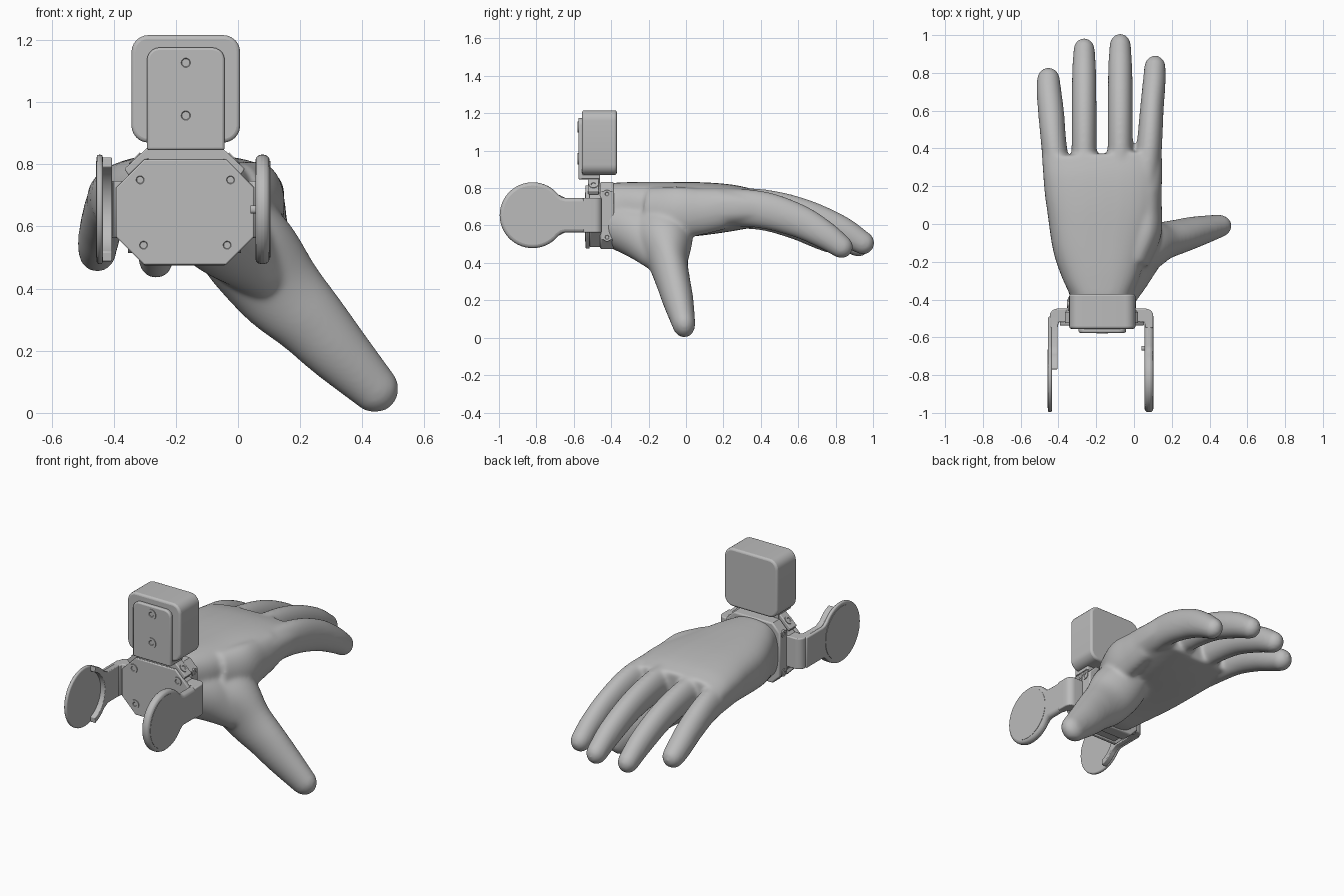
import bpy, bmesh, math
from mathutils import Vector

cube = bpy.data.objects.get("Cube")
if cube:
    bpy.data.objects.remove(cube, do_unlink=True)

grey = bpy.data.materials.new("plain grey")
grey.use_nodes = True
grey.diffuse_color = (0.5, 0.5, 0.5, 1)
grey.node_tree.nodes["Principled BSDF"].inputs["Base Color"].default_value = (0.5, 0.5, 0.5, 1)

MID = -0.172  # x of the wrist's mirror plane


def make(name, bm, bevel=0, segments=3):
    bmesh.ops.recalc_face_normals(bm, faces=bm.faces)
    mesh = bpy.data.meshes.new(name)
    bm.to_mesh(mesh)
    bm.free()
    mesh.materials.append(grey)
    ob = bpy.data.objects.new(name, mesh)
    bpy.context.collection.objects.link(ob)
    if bevel:
        mod = ob.modifiers.new("rounding", "BEVEL")
        mod.width, mod.segments, mod.limit_method = bevel, segments, "ANGLE"
        mod.angle_limit = math.radians(50)
    bpy.ops.object.select_all(action="DESELECT")
    ob.select_set(True)
    bpy.context.view_layer.objects.active = ob
    bpy.ops.object.shade_smooth_by_angle(angle=math.radians(35))
    return ob


def prism(name, outline, axis, lo, hi, bevel=0):
    """Extrude a 2D outline along x, y or z."""
    bm = bmesh.new()
    place = {"x": lambda a, b, c: (c, a, b), "y": lambda a, b, c: (a, c, b),
             "z": lambda a, b, c: (a, b, c)}[axis]
    rows = [[bm.verts.new(place(a, b, c)) for a, b in outline] for c in (lo, hi)]
    n = len(outline)
    for row in rows:
        bm.faces.new(row)
    for i in range(n):
        j = (i + 1) % n
        bm.faces.new((rows[0][i], rows[0][j], rows[1][j], rows[1][i]))
    return make(name, bm, bevel)


def rounded(x0, x1, z0, z1, r, seg):
    """Rectangle with round corners; one segment gives chamfers."""
    pts = []
    corners = ((x1 - r, z1 - r), (x0 + r, z1 - r), (x0 + r, z0 + r), (x1 - r, z0 + r))
    for k, (cx, cz) in enumerate(corners):
        for i in range(seg + 1):
            a = math.pi / 2 * (k + i / seg)
            pts.append((cx + r * math.cos(a), cz + r * math.sin(a)))
    return pts


def resample(path, steps=6):
    """Catmull-Rom curve through path points that also carry radii."""
    pts = [Vector(p) for p in path]
    out = []
    for i in range(len(pts) - 1):
        b, c = pts[i], pts[i + 1]
        a = pts[i - 1] if i else b * 2 - c
        d = pts[i + 2] if i + 2 < len(pts) else c * 2 - b
        for s in range(steps):
            t = s / steps
            out.append(b + (c - a) * (t / 2) + (a * 2 - b * 5 + c * 4 - d) * (t * t / 2)
                       + (b * 3 - a - c * 3 + d) * (t ** 3 / 2))
    return out + [pts[-1]]


def tube(bm, path, side, cap=0, power=2.0, n=32):
    """Loft of superellipses; path rows are x, y, z, half width, half height."""
    pts = resample(path)
    rings = []
    for i, p in enumerate(pts):
        c = Vector(p[:3])
        t = (Vector(pts[min(i + 1, len(pts) - 1)][:3]) - Vector(pts[max(i - 1, 0)][:3])).normalized()
        rings.append((c, t, p[3], p[4]))
    if cap:
        c, t, a, b = rings[-1]
        for k in range(1, 7):
            ang = math.pi / 2 * k / 6.3
            rings.append((c + t * cap * math.sin(ang), t, a * math.cos(ang), b * math.cos(ang)))
    rows = []
    for c, t, a, b in rings:
        u = (side - t * side.dot(t)).normalized()
        v = t.cross(u)
        row = []
        for k in range(n):
            ang = math.tau * k / n
            co, si = math.cos(ang), math.sin(ang)
            x = math.copysign(abs(co) ** (2 / power), co)
            y = math.copysign(abs(si) ** (2 / power), si)
            row.append(bm.verts.new(c + u * (x * a) + v * (y * b)))
        rows.append(row)
    for p, q in zip(rows, rows[1:]):
        for k in range(n):
            j = (k + 1) % n
            bm.faces.new((p[k], p[j], q[j], q[k]))
    bm.faces.new(rows[0])
    bm.faces.new(rows[-1])


def screw(name, place, normal, r):
    """Nearly flush round head with a sunken socket."""
    bm = bmesh.new()
    rings = [[bm.verts.new((r * s * math.cos(math.tau * k / 24), r * s * math.sin(math.tau * k / 24), h))
              for k in range(24)] for s, h in ((1, -0.008), (1, 0.004), (0.5, 0.004), (0.42, 0.001))]
    for p, q in zip(rings, rings[1:]):
        for k in range(24):
            bm.faces.new((p[k], p[k - 1], q[k - 1], q[k]))
    bm.faces.new(rings[0])
    bm.faces.new(rings[-1])
    ob = make(name, bm)
    ob.location = place
    ob.rotation_euler = Vector(normal).to_track_quat("Z", "Y").to_euler()


# Hand: palm, four fingers, thumb and thumb heel fused into one smooth skin
X, Y = Vector((1, 0, 0)), Vector((0, 1, 0))
hand = bmesh.new()
tube(hand, [(-0.172, -0.43, 0.655, 0.16, 0.165), (-0.172, -0.36, 0.655, 0.173, 0.175),
            (-0.175, -0.25, 0.668, 0.217, 0.166), (-0.178, -0.1, 0.68, 0.26, 0.154),
            (-0.165, 0.1, 0.69, 0.302, 0.141), (-0.165, 0.25, 0.694, 0.315, 0.124),
            (-0.17, 0.37, 0.69, 0.318, 0.1)], X, power=2.8)
tube(hand, [(0.055, 0.15, 0.70, 0.075, 0.10), (0.08, 0.4, 0.685, 0.068, 0.10),
            (0.094, 0.6, 0.625, 0.063, 0.09), (0.106, 0.74, 0.55, 0.061, 0.076),
            (0.111, 0.83, 0.487, 0.057, 0.063)], X, cap=0.064)
for x, dy, dz in ((-0.073, 0, 0), (-0.264, -0.024, -0.012)):
    tube(hand, [(x, 0.15, 0.70 + dz, 0.07, 0.10), (x, 0.4 + dy, 0.70 + dz, 0.067, 0.096),
                (x, 0.62 + dy, 0.66 + dz, 0.066, 0.086), (x, 0.82 + dy, 0.58 + dz, 0.064, 0.077),
                (x, 0.945 + dy, 0.507 + dz, 0.057, 0.063)], X, cap=0.064)
tube(hand, [(-0.39, 0.15, 0.685, 0.078, 0.10), (-0.422, 0.4, 0.667, 0.068, 0.092),
            (-0.438, 0.58, 0.61, 0.069, 0.082), (-0.45, 0.7, 0.552, 0.066, 0.073),
            (-0.453, 0.765, 0.517, 0.061, 0.064)], X, cap=0.064)
tube(hand, [(-0.08, -0.15, 0.65, 0.17, 0.13), (0.03, -0.115, 0.53, 0.155, 0.155),
            (0.13, -0.093, 0.4, 0.105, 0.142), (0.228, -0.068, 0.3, 0.091, 0.121),
            (0.32, -0.042, 0.2, 0.082, 0.104), (0.438, -0.013, 0.08, 0.063, 0.079)], Y, cap=0.082)
tube(hand, [(-0.13, -0.4, 0.62, 0.12, 0.13), (-0.03, -0.25, 0.56, 0.125, 0.14),
            (0.08, -0.14, 0.47, 0.09, 0.12)], X, cap=0.06)
tube(hand, [(0.0, -0.2, 0.68, 0.08, 0.125), (0.06, -0.05, 0.67, 0.085, 0.14),
            (0.068, 0.08, 0.675, 0.08, 0.125), (0.07, 0.2, 0.69, 0.075, 0.11)], X)
hand = make("hand", hand)
skin = hand.modifiers.new("fuse", "REMESH")
skin.mode, skin.voxel_size, skin.use_smooth_shade = "VOXEL", 0.009, True
relax = hand.modifiers.new("relax", "SMOOTH")
relax.factor, relax.iterations = 0.5, 24

# Wrist mount: collar, octagonal body and front plate
prism("wrist_collar", rounded(-0.35, 0.006, 0.475, 0.832, 0.05, 1), "y", -0.46, -0.385, 0.008)
prism("mount_body", rounded(-0.385, 0.04, 0.485, 0.822, 0.1, 1), "y", -0.517, -0.455, 0.006)
prism("mount_plate", rounded(-0.393, 0.052, 0.477, 0.815, 0.09, 1), "y", -0.537, -0.515, 0.005)
for x in (-0.315, -0.024):
    screw("upper_plate_screw", (x, -0.537, 0.75), (0, -1, 0), 0.026)
for x in (-0.304, -0.035):
    screw("lower_plate_screw", (x, -0.537, 0.54), (0, -1, 0), 0.026)

# Camera-like block on a bent bracket
prism("top_block", rounded(-0.343, 0.007, 0.87, 1.216, 0.055, 6), "y", -0.555, -0.37, 0.012)
bracket = rounded(-0.293, -0.043, 0.8, 1.176, 0.04, 5)[:12] + [(-0.293, 0.846), (-0.043, 0.846)]
prism("block_bracket", bracket, "y", -0.576, -0.55, 0.008)
prism("bracket_foot", rounded(-0.293, -0.043, 0.846, 0.874, 0.005, 1), "y", -0.565, -0.46, 0.006)
prism("bracket_neck", rounded(-0.288, -0.048, 0.79, 0.852, 0.005, 1), "y", -0.525, -0.46)
for z in (1.127, 0.957):
    screw("bracket_screw", (-0.168, -0.576, z), (0, -1, 0), 0.03)

# Paddle outline: round pad with a strap leading back to the mount
PAD_Y, PAD_Z, PAD_R, STRAP = -0.82, 0.655, 0.176, 0.092
arc = [math.radians(39 + 282 * i / 40) for i in range(41)]
pad = [(PAD_Y + PAD_R * math.cos(a), PAD_Z + PAD_R * math.sin(a)) for a in arc]
paddle = pad + [(-0.665, PAD_Z - 0.097), (-0.645, PAD_Z - STRAP), (-0.49, PAD_Z - STRAP),
                (-0.49, PAD_Z + STRAP), (-0.645, PAD_Z + STRAP), (-0.665, PAD_Z + 0.097)]
# Forked strap whose inner edge follows the pad
fork = [(-0.49, PAD_Z - STRAP), (-0.49, PAD_Z + STRAP), (-0.645, PAD_Z + STRAP)]
for r, turn in ((PAD_R, 1), (0.145, -1)):
    for i in range(13):
        a = math.radians(turn * (39 + 34 * i / 12)) if r == PAD_R else math.radians(70 - 140 * i / 12)
        fork.append((PAD_Y + r * math.cos(a), PAD_Z + r * math.sin(a)))
fork += [(y, 2 * PAD_Z - z) for y, z in reversed(fork[2:16])]
prism("left_paddle", paddle, "x", 0.056, 0.102, 0.018)
prism("right_paddle", paddle, "x", -0.455, -0.435, 0.008)
prism("right_paddle_fork", fork, "x", -0.438, -0.405, 0.004)
disc = [(PAD_Y + 0.155 * math.cos(math.tau * k / 40), PAD_Z + 0.155 * math.sin(math.tau * k / 40))
        for k in range(40)]
prism("left_pad_face", disc, "x", 0.1, 0.104)
prism("right_pad_face", disc, "x", -0.4575, -0.453)
prism("left_strap_pin", rounded(-0.67, -0.645, 0.642, 0.668, 0.01, 4), "x", 0.04, 0.06)

# Mirrored parts: elbows, chamfer struts and collar screws
corner = [(0.062 + 0.04 * math.sin(math.pi / 2 * i / 6), -0.488 + 0.04 * math.cos(math.pi / 2 * i / 6))
          for i in range(7)]
elbow = [(-0.03, -0.448)] + corner + [(0.102, -0.55), (0.06, -0.55), (0.055, -0.52), (-0.03, -0.52)]
strut = [(0.022, 0.785), (-0.05, 0.852), (-0.075, 0.852), (-0.075, 0.82), (-0.045, 0.815), (0.008, 0.765)]
for label, s in (("left", 1), ("right", -1)):
    def flip(outline):
        return [(MID + s * (a - MID), b) for a, b in outline]
    prism(label + "_elbow", flip(elbow), "z", PAD_Z - STRAP, PAD_Z + STRAP, 0.006)
    prism(label + "_strut", flip(strut), "y", -0.525, -0.465, 0.004)
    for z in (0.768, 0.537):
        screw(label + "_collar_screw", (MID + s * 0.178, -0.422, z), (s, 0, 0), 0.022)
    screw(label + "_strut_screw", (MID + s * (-0.013 - MID), -0.495, 0.818), (s, 0, 1), 0.025)
